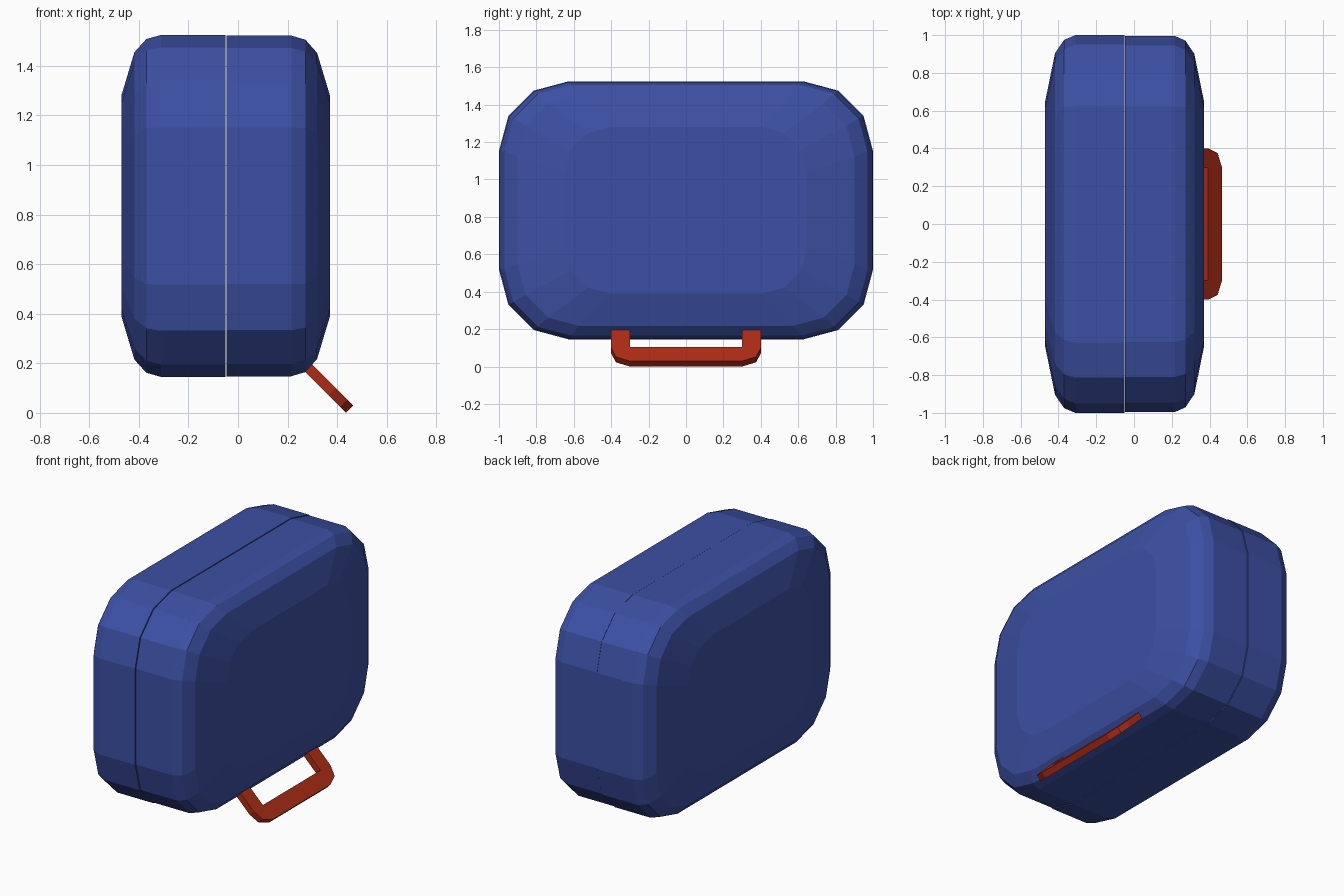
import bpy, bmesh, math
from mathutils import Vector

if "Cube" in bpy.data.objects:
    bpy.data.objects.remove(bpy.data.objects["Cube"])

def material(name, rgb):
    m = bpy.data.materials.new(name)
    m.diffuse_color = (*rgb, 1)
    m.use_nodes = True
    m.node_tree.nodes["Principled BSDF"].inputs["Base Color"].default_value = m.diffuse_color
    return m

BLUE = material("blue_shell", (0.045, 0.08, 0.37))
RED = material("red_handle", (0.42, 0.025, 0.008))
CENTRE_Z = 0.835

def finish(name, bm, mat):
    bmesh.ops.recalc_face_normals(bm, faces=bm.faces)
    me = bpy.data.meshes.new(name)
    bm.to_mesh(me)
    bm.free()
    ob = bpy.data.objects.new(name, me)
    me.materials.append(mat)
    bpy.context.collection.objects.link(ob)
    return ob

def outline(hy, hz, r):
    """Rounded rectangle with three segments per corner."""
    pts = []
    for k, (sy, sz) in enumerate([(1, 1), (-1, 1), (-1, -1), (1, -1)]):
        for i in range(4):
            a = math.radians(90 * k + 30 * i)
            pts.append((sy * (hy - r) + r * math.cos(a),
                        CENTRE_Z + sz * (hz - r) + r * math.sin(a)))
    return pts

def shell(name, x_seam, side, size, depths):
    """Loft from the seam out to the flat face."""
    dims = [(1.0, 0.69, 0.373), (1.0, 0.69, 0.373), (0.975, 0.673, 0.358),
            (0.905, 0.62, 0.33), (0.65, 0.447, 0.245)]
    bm = bmesh.new()
    rings = []
    for d, (hy, hz, r) in zip(depths, dims):
        rings.append([bm.verts.new((x_seam + side * d, y, z))
                      for y, z in outline(hy * size, hz * size, r * size)])
    for a, b in zip(rings, rings[1:]):
        n = len(a)
        for i in range(n):
            j = (i + 1) % n
            bm.faces.new((a[i], a[j], b[j], b[i]))
    bm.faces.new(rings[0])
    bm.faces.new(rings[-1])
    return finish(name, bm, BLUE)

# Two halves of the case, with a fine seam between them
shell("case_back_half", -0.051, -1, 1.0, [0, 0.259, 0.319, 0.367, 0.419])
shell("case_lid_half", -0.047, 1, 0.996, [0, 0.262, 0.319, 0.366, 0.418])

# Carrying handle: flat U profile hanging at 45 degrees from the lower edge
half = [(0.3, 0.0), (0.375, 0.032), (0.4, 0.1), (0.4, 0.27), (0.3, 0.27), (0.3, 0.105)]
profile = half + [(-y, s) for y, s in reversed(half)]
tip = Vector((0.4655, 0, 0.0295))
up = Vector((-1, 0, 1)).normalized()
thick = Vector((-1, 0, -1)).normalized() * 0.0417
bm = bmesh.new()
face = bm.faces.new([bm.verts.new(tip + up * s + Vector((0, y, 0))) for y, s in profile])
ext = bmesh.ops.extrude_face_region(bm, geom=[face], use_keep_orig=True)
bmesh.ops.translate(bm, vec=thick,
                    verts=[v for v in ext["geom"] if isinstance(v, bmesh.types.BMVert)])
finish("handle", bm, RED)
